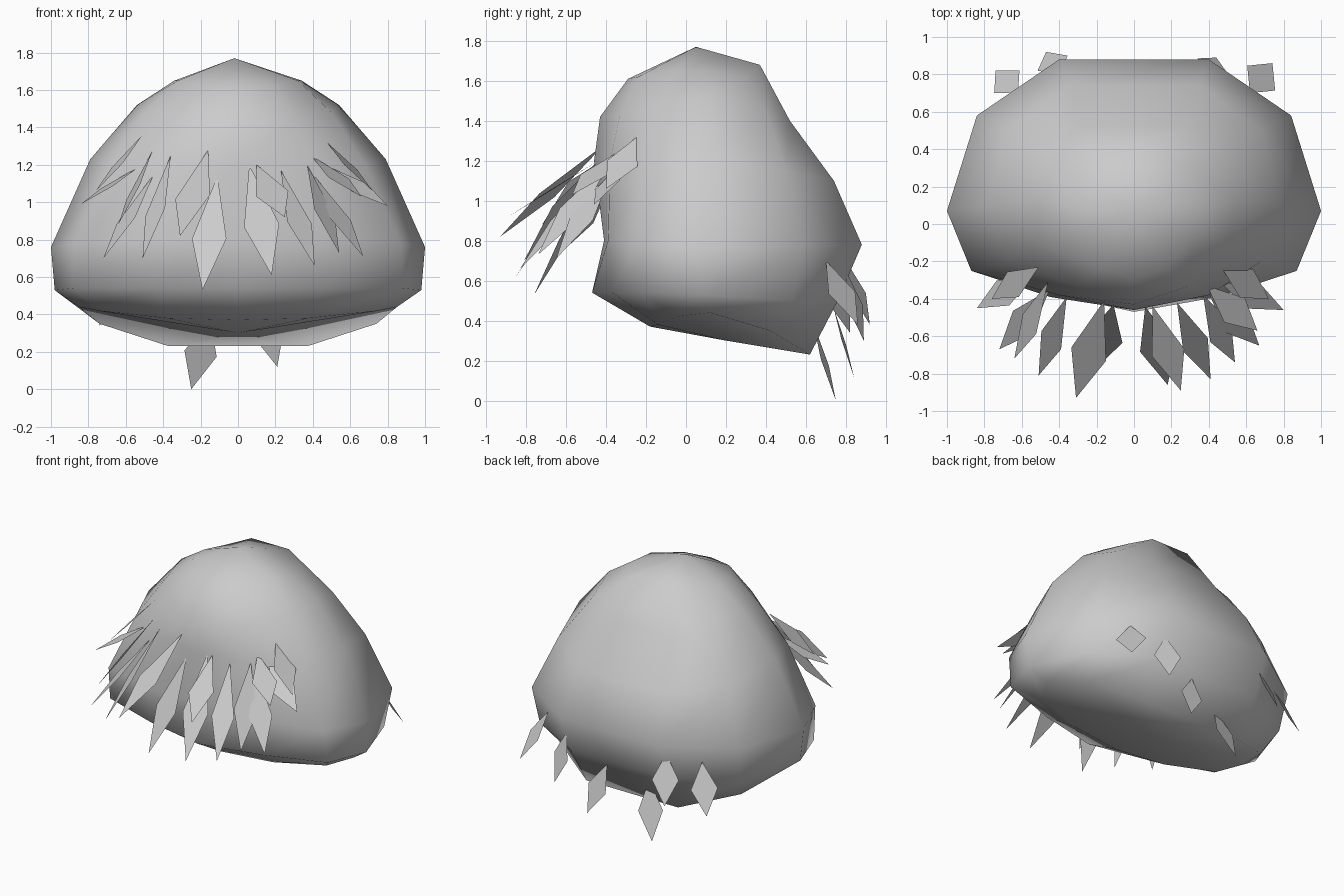
import bpy, bmesh
from mathutils import Vector

# Half rings of the shell, front centre round to the back (mirrored in x)
rings = [
    [(0, -.18, .37), (.38, -.14, .38), (.75, -.05, .42), (.85, .12, .44), (.74, .42, .35), (.37, .62, .23)],
    [(0, -.47, .54), (.45, -.37, .54), (.88, -.22, .54), (.98, .08, .53), (.81, .53, .5), (.4, .76, .5)],
    [(0, -.41, .8), (.45, -.39, .8), (.87, -.25, .78), (1, .07, .76), (.84, .58, .77), (.4, .88, .78)],
    [(0, -.46, 1.2), (.4, -.38, 1.2), (.68, -.2, 1.2), (.79, .1, 1.23), (.68, .5, 1.15), (.35, .74, 1.1)],
    [(0, -.43, 1.42), (.3, -.33, 1.43), (.5, -.12, 1.48), (.54, .12, 1.52), (.48, .4, 1.45), (.27, .52, 1.4)],
    [(0, -.29, 1.61), (.18, -.24, 1.62), (.32, -.05, 1.65), (.34, .1, 1.65), (.3, .3, 1.62), (.15, .37, 1.68)],
]


def finish(name, bm, smooth):
    me = bpy.data.meshes.new(name)
    bm.to_mesh(me)
    bm.free()
    for p in me.polygons:
        p.use_smooth = smooth
    ob = bpy.data.objects.new(name, me)
    bpy.context.collection.objects.link(ob)
    return ob


# Rounded shell
bm = bmesh.new()
loops = []
for half in rings:
    full = half + [(-x, y, z) for x, y, z in half[:0:-1]]
    loops.append([bm.verts.new(p) for p in full])
n = len(loops[0])
for a, b in zip(loops, loops[1:]):
    for i in range(n):
        j = (i + 1) % n
        bm.faces.new((a[i], a[j], b[j], b[i]))
bottom = bm.verts.new((0, .2, .3))
top = bm.verts.new((-.02, .05, 1.77))
for i in range(n):
    j = (i + 1) % n
    bm.faces.new((bottom, loops[0][j], loops[0][i]))
    bm.faces.new((top, loops[-1][i], loops[-1][j]))
bmesh.ops.recalc_face_normals(bm, faces=bm.faces)
finish("shell", bm, True)


# Flat kite-shaped tufts: root, tip, width
def tufts(name, items, widest):
    bm = bmesh.new()
    for root, tip, width in items:
        root, tip = Vector(root), Vector(tip)
        d = tip - root
        out = Vector((root.x, root.y, 0))
        side = d.cross(out).normalized() * width / 2
        mid = root + d * widest
        bm.faces.new([bm.verts.new(p) for p in (root, mid + side, tip, mid - side)])
    finish(name, bm, False)


tufts("front_tufts", [
    ((-.51, -.23, 1.36), (-.76, -.4, 1.06), .15),
    ((-.53, -.27, 1.19), (-.84, -.45, .99), .15),
    ((-.46, -.31, 1.27), (-.64, -.72, .88), .15),
    ((-.36, -.39, 1.25), (-.51, -.81, .70), .15),
    ((-.45, -.35, 1.15), (-.72, -.67, .70), .16),
    ((-.16, -.41, 1.28), (-.31, -.93, .82), .2),
    ((-.11, -.43, 1.14), (-.19, -.76, .53), .19),
    ((.06, -.44, 1.2), (.18, -.86, .61), .19),
    ((.1, -.44, 1.2), (.25, -.89, .92), .18),
    ((.23, -.42, 1.17), (.41, -.83, .66), .15),
    ((.37, -.38, 1.2), (.54, -.74, .73), .16),
    ((.40, -.37, 1.15), (.67, -.65, .71), .16),
    ((.39, -.33, 1.25), (.66, -.57, 1.03), .17),
    ((.46, -.22, 1.34), (.72, -.4, 1.06), .17),
    ((.46, -.31, 1.2), (.80, -.46, .98), .15)], .55)

tufts("back_tufts", [
    ((.62, .7, .7), (.74, .86, .38), .2),
    ((.4, .8, .65), (.44, .89, .3), .18),
    ((.12, .74, .46), (.21, .84, .12), .16),
    ((-.15, .64, .38), (-.25, .75, 0), .18),
    ((-.4, .8, .7), (-.47, .92, .38), .18),
    ((-.62, .7, .66), (-.74, .82, .34), .18)], .5)
